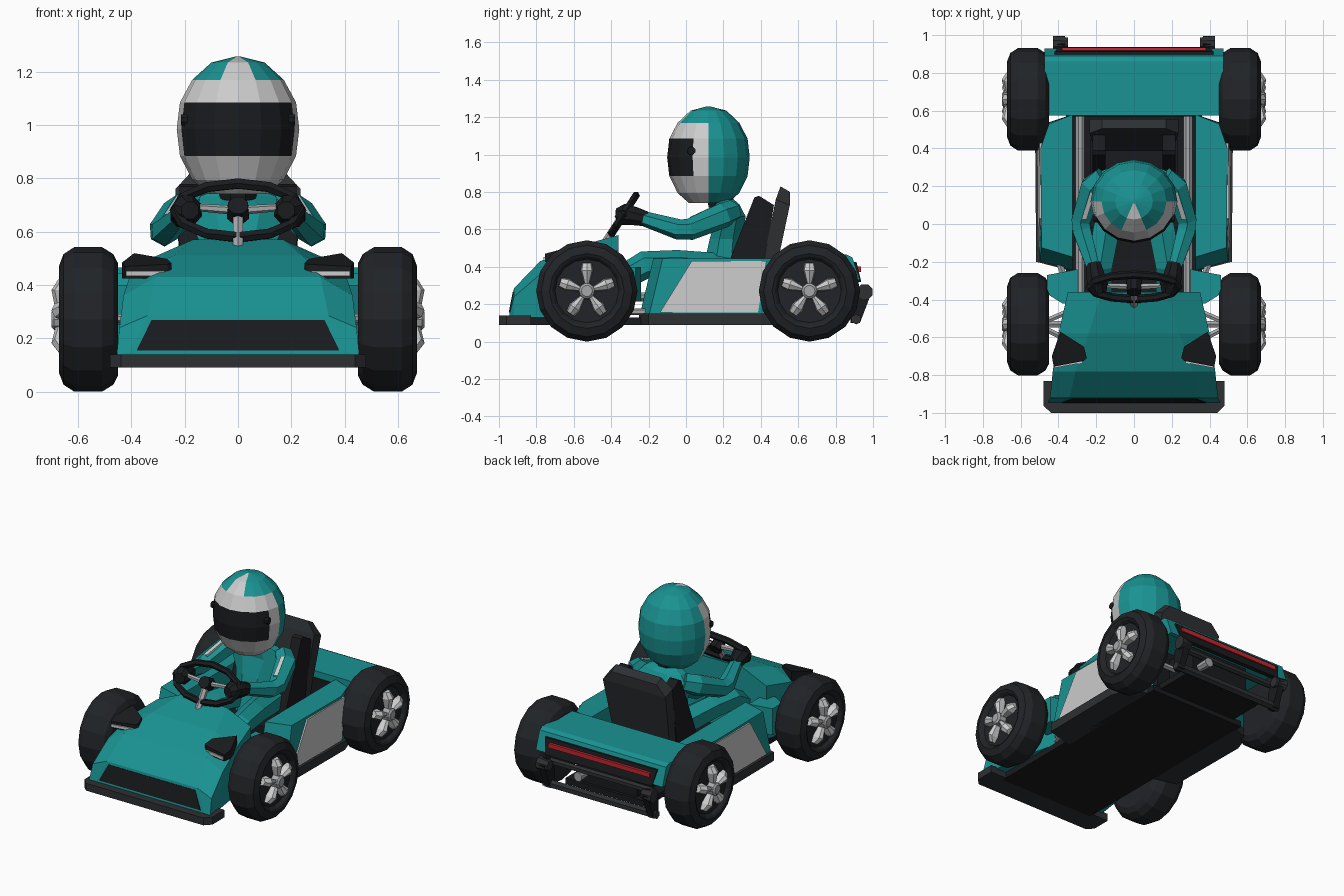
import bpy, bmesh
from math import sin, cos, pi
from mathutils import Vector as V

if "Cube" in bpy.data.objects:
    bpy.data.objects.remove(bpy.data.objects["Cube"])

def material(name, rgb):
    m = bpy.data.materials.new(name)
    m.diffuse_color = (*rgb, 1)
    m.use_nodes = True
    m.node_tree.nodes["Principled BSDF"].inputs["Base Color"].default_value = m.diffuse_color
    return m

TEAL = material("teal", (0.010, 0.29, 0.29))
BLACK = material("black", (0.010, 0.011, 0.013))
TYRE = material("tyre", (0.015, 0.017, 0.020))
WHITE = material("white", (0.88, 0.9, 0.9))
METAL = material("metal", (0.38, 0.39, 0.4))
STEEL = material("dark_steel", (0.026, 0.029, 0.032))
RED = material("red", (0.55, 0.02, 0.03))

def loft(name, rings, mat, mirror=False, cap=True, closed=False):
    """Skin equal-length rings of points."""
    bm = bmesh.new()
    vs = [[bm.verts.new(p) for p in r] for r in rings]
    n = len(vs[0])
    for i in range(len(vs) if closed else len(vs) - 1):
        a, b = vs[i], vs[(i + 1) % len(vs)]
        for k in range(n):
            bm.faces.new((a[k], a[(k + 1) % n], b[(k + 1) % n], b[k]))
    if cap and not closed:
        bm.faces.new(vs[0])
        bm.faces.new(vs[-1])
    bmesh.ops.recalc_face_normals(bm, faces=bm.faces)
    me = bpy.data.meshes.new(name)
    bm.to_mesh(me)
    bm.free()
    ob = bpy.data.objects.new(name, me)
    bpy.context.collection.objects.link(ob)
    if mat:
        me.materials.append(mat)
    if mirror:
        ob.modifiers.new("mirror", 'MIRROR').use_mirror_merge = False
    return ob

def ring(c, u, v, n, off=0.0):
    return [V(c) + V(u) * cos(2 * pi * (k + off) / n) + V(v) * sin(2 * pi * (k + off) / n) for k in range(n)]

def box(name, x, y, z, mat, mirror=False):
    q = [(x[0], y[0]), (x[1], y[0]), (x[1], y[1]), (x[0], y[1])]
    return loft(name, [[(a, b, h) for a, b in q] for h in z], mat, mirror)

def side_prism(name, prof, x0, x1, mat, mirror=False):
    return loft(name, [[(x, y, z) for y, z in prof] for x in (x0, x1)], mat, mirror)

def limb(name, path, mat, mirror=False, n=6):
    """Tube through (point, radius) stations."""
    pts = [V(p) for p, r in path]
    rings = []
    for i, (p, r) in enumerate(path):
        d = (pts[min(i + 1, len(pts) - 1)] - pts[max(i - 1, 0)]).normalized()
        ref = V((0, 0, 1)) if abs(d.z) < 0.8 else V((0, 1, 0))
        u = d.cross(ref).normalized()
        rings.append(ring(p, u * r, d.cross(u) * r, n, 0.5))
    return loft(name, rings, mat, mirror)

# Wheels: tyre, hub and five tapered spokes
TYRE_PROFILE = [(.455, .16), (.45, .21), (.468, .245), (.51, .271), (.615, .271),
                (.655, .245), (.672, .20), (.664, .185), (.645, .17)]
for end, yc in (("front", -.53), ("rear", .66)):
    def disc(x, r, n=16):
        return ring((x, yc, .271), (0, r, 0), (0, 0, r), n)
    loft(end + "_tyre", [disc(x, r) for x, r in TYRE_PROFILE], TYRE, True)
    loft(end + "_hub", [disc(.64, .045, 10), disc(.69, .042, 10), disc(.70, .03, 10)], METAL, True)
    for k in range(5):
        a = pi / 2 + k * 2 * pi / 5
        d, t = V((0, cos(a), sin(a))), V((0, -sin(a), cos(a)))
        o = V((0, yc, .271))
        def station(r, w, x):
            c = o + d * r
            return [c + t * w + V((.64, 0, 0)), c + t * w * .8 + V((x - .012, 0, 0)), c + V((x, 0, 0)),
                    c - t * w * .8 + V((x - .012, 0, 0)), c - t * w + V((.64, 0, 0))]
        loft(f"{end}_spoke_{k + 1}", [station(.035, .012, .685), station(.11, .034, .70), station(.15, .026, .675)],
             WHITE, True)
    limb(end + "_axle", [((-.5, yc, .271), .02), ((.5, yc, .271), .02)], METAL)
for i, (ya, yb) in enumerate(((-.46, -.52), (-.62, -.55))):
    limb(f"suspension_arm_{i}", [((.34, ya, .26), .016), ((.48, yb, .28), .016)], METAL, True)

# Nose cowl lofted along y, grille and bumper
HOOD = [(-.36, .17, .35, .57, .49), (-.58, .24, .40, .51, .45), (-.78, .31, .43, .43, .36),
        (-.92, .34, .445, .285, .24), (-.945, .41, .455, .145, .14)]
loft("nose_cowl", [[(-wo, y, .13), (-wo, y, ze), (-wi, y, zt), (wi, y, zt), (wo, y, ze), (wo, y, .13)]
                   for y, wi, wo, zt, ze in HOOD], TEAL)
loft("grille", [[(-.38, y - .022, .155), (.38, y - .022, .155), (.325, y, .268), (-.325, y, .268)]
                for y in (-.90, -.926)], BLACK)
loft("front_bumper", [[(-.48, -.83, z), (-.48, -.96, z), (-.44, -1, z), (.44, -1, z), (.48, -.96, z), (.48, -.83, z)]
                      for z in (.09, .14)], STEEL)
LAMP = [(.39, -.57), (.435, -.70), (.425, -.755), (.265, -.725), (.25, -.71), (.265, -.65)]
loft("headlight_pod", [[(x, y, .425) for x, y in LAMP], [(x, y, .475 + .27 * (y + .735)) for x, y in LAMP]],
     BLACK, True)
loft("headlight_strip", [[(.275, -.735, z), (.42, -.762, z), (.42, -.74, z), (.275, -.715, z)] for z in (.434, .453)],
     WHITE, True)
loft("cowl_shoulder", [[(.30, -.24, z), (.46, -.27, z), (.46, -.37, z), (.38, -.42, z), (.30, -.42, z)]
                       for z in (.22, .40)], TEAL, True)

# Floor, frame rails, cockpit back wall and engine
box("floor_pan", (-.36, .36), (-.86, .62), (.09, .13), BLACK)
box("rear_subframe", (-.30, .30), (.60, .86), (.12, .16), BLACK)
limb("frame_rail", [((.285, -.42, .24), .026), ((.285, .58, .24), .026)], METAL, True, 8)
limb("frame_tube", [((.32, -.40, .16), .018), ((.40, -.2, .16), .018)], METAL, True)
box("back_wall", (-.32, .32), (.57, .61), (.12, .42), BLACK)
box("engine", (-.22, .22), (.60, .84), (.15, .36), BLACK)
limb("exhaust", [((.16, .80, .23), .025), ((.16, .93, .23), .032)], METAL, False, 8)

# Side pods with rocker and white side panel
POD = [(.325, -.25), (.50, -.20), (.505, .40), (.46, .53), (.325, .58)]
loft("side_pod", [[(x, y, .13) for x, y in POD],
                  [(x - .01 * (x > .4), y + .075 * (y < 0), .445) for x, y in POD]], TEAL, True)
loft("rocker", [[(x + .018 * (x > .4), y, z) for x, y in POD] for z in (.09, .15)], STEEL, True)
loft("side_panel", [[(.49, -.14, .155), (.485, .03, .43), (.485, .43, .43), (.49, .385, .155)],
                    [(.508, -.14, .155), (.503, .03, .43), (.501, .43, .43), (.511, .385, .155)]], WHITE, True)

# Tail deck, rear light panel and rear bumper
side_prism("tail_deck", [(.575, .465), (.86, .465), (.89, .45), (.93, .33), (.90, .33), (.86, .41), (.575, .41)],
           -.475, .475, TEAL)
loft("light_panel", [[(-.42, y, .425), (.42, y, .425), (.40, y + .025, .32), (-.40, y + .025, .32)]
                     for y in (.88, .912)], BLACK)
box("tail_light", (-.38, .38), (.90, .935), (.372, .402), RED)
side_prism("bumper_bracket", [(.88, .10), (.93, .10), (.995, .27), (.95, .305), (.88, .22)], .365, .41, BLACK, True)
limb("bumper_end", [((.35, .955, .265), .035), ((.43, .955, .265), .045)], STEEL, True, 8)
limb("rear_bumper_low", [((-.42, .91, .12), .028), ((.42, .91, .12), .028)], STEEL)
limb("rear_bumper_high", [((-.38, .90, .27), .022), ((.38, .90, .27), .022)], STEEL)

# Seat: base, reclined back and bolsters
box("seat_base", (-.23, .23), (-.02, .45), (.13, .32), BLACK)
loft("seat_back", [[(-w, y, z), (w, y, z), (w, y + d, z - .03), (-w, y + d, z - .03)]
                   for w, y, z, d in ((.20, .37, .22, .07), (.235, .48, .76, .075), (.17, .505, .83, .052))], STEEL)
side_prism("seat_bolster", [(.18, .30), (.235, .44), (.365, .77), (.39, .78), (.47, .73), (.40, .30)],
           .15, .22, BLACK, True)

# Driver body
TORSO = [(.30, .17, .15, .11), (.42, .20, .14, .11), (.55, .215, .15, .095), (.67, .24, .21, .085), (.735, .22, .15, .07),
         (.76, .20, .08, .06)]
loft("driver_torso", [ring((0, y, z), (w, 0, 0), (0, d, 0), 8, .5) for z, y, w, d in TORSO], TEAL)
limb("driver_neck", [((0, .19, .73), .075), ((0, .17, .82), .075)], BLACK, False, 8)
limb("driver_arm", [((.16, .25, .70), .06), ((.22, .20, .675), .068), ((.28, .02, .60), .058), ((.275, -.04, .60), .055),
                    ((.21, -.25, .665), .038)], TEAL, True)
limb("arm_stripe", [((.22, .17, .72), .018), ((.262, .03, .655), .018)], WHITE, True, 4)
limb("driver_glove", [((.215, -.21, .655), .042), ((.205, -.27, .67), .052), ((.19, -.33, .68), .06),
                      ((.18, -.37, .68), .035)], BLACK, True, 8)
limb("driver_leg", [((.09, .22, .38), .09), ((.15, -.05, .41), .08), ((.18, -.22, .41), .075), ((.17, -.42, .30), .06),
                    ((.16, -.60, .22), .05)], TEAL, True)

# Helmet: 16-sided lathe, coloured by face
HELMET = [(.742, .11), (.795, .172), (.885, .218), (.985, .23), (1.085, .218), (1.17, .172), (1.235, .10), (1.257, .012)]
helmet = loft("helmet", [ring((0, .12, z), (r, 0, 0), (0, r * .96, 0), 16) for z, r in HELMET], TEAL)
helmet.data.materials.append(WHITE)
helmet.data.materials.append(BLACK)
for f in helmet.data.polygons:
    c = f.center
    front = c.y < .119
    if front and .88 < c.z < 1.09 and c.y < .075:
        f.material_index = 2
    elif front and (c.z < 1.16 or abs(c.x) < -.45 * (c.y - .12)):
        f.material_index = 1
limb("visor_pivot", [((.19, .03, 1.02), .024), ((.214, .03, 1.02), .022)], BLACK, True, 8)

# Steering wheel: tilted oval rim, spokes, hub and column
C, UP = V((0, -.333, .68)), V((0, .54, .84))
NRM = V((0, .84, -.54))
rim = []
for k in range(12):
    a = 2 * pi * k / 12
    p = C + V((.235 * cos(a), 0, 0)) + UP * .12 * sin(a)
    out = (V((cos(a), 0, 0)) + UP * sin(a)) * .022
    rim.append(ring(p, out, NRM * .022, 6))
loft("steering_rim", rim, BLACK, closed=True)
limb("steering_spoke", [(C, .018), (C + V((.23, 0, 0)) + UP * .02, .012)], METAL, True)
limb("steering_spoke_low", [(C, .018), (C - UP * .115, .016)], METAL)
limb("steering_hub", [(C + NRM * .03, .045), (C - NRM * .035, .04)], BLACK, False, 8)
limb("steering_column", [(C, .022), ((0, -.45, .50), .022)], METAL)
